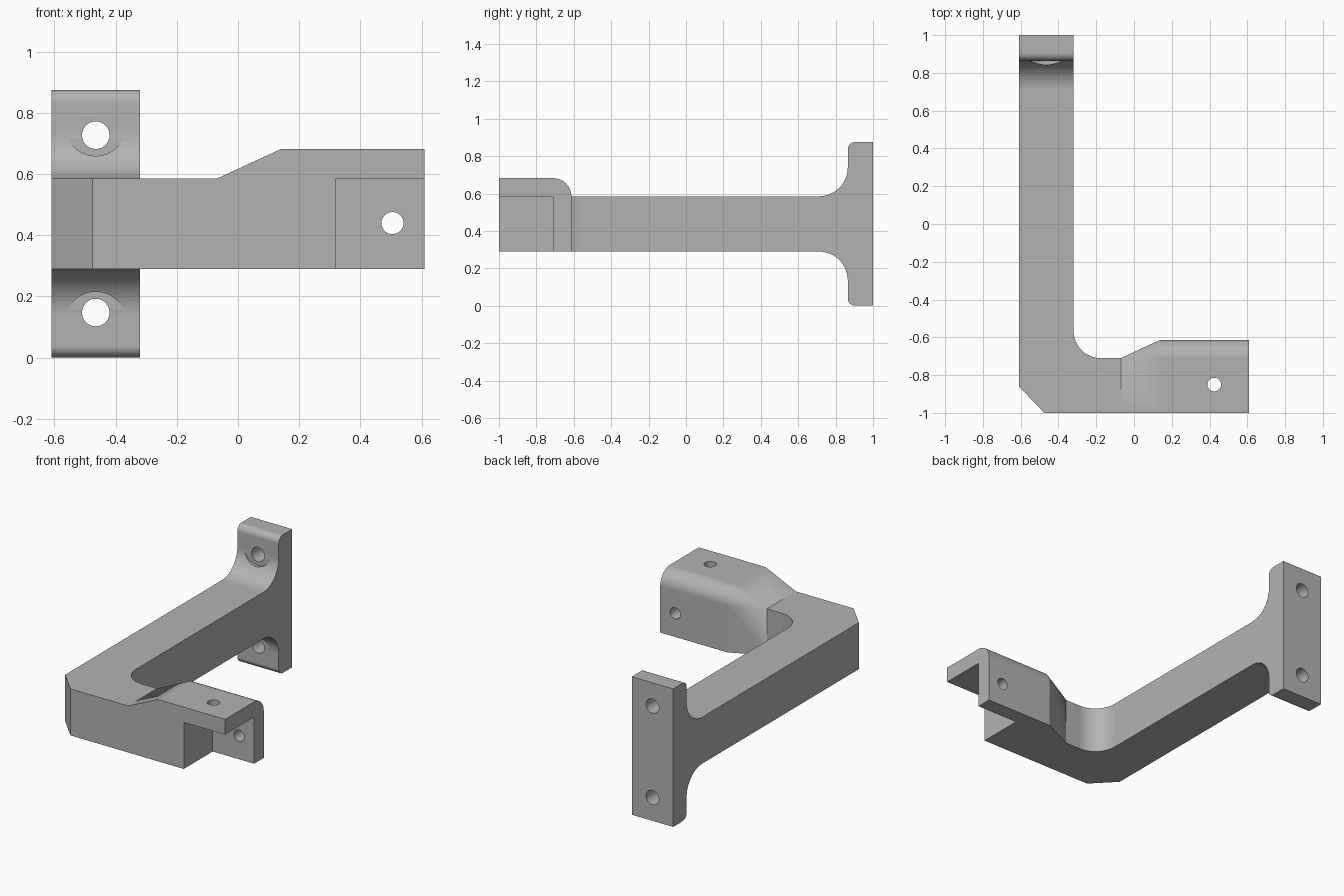
import bpy, bmesh, math

cube = bpy.data.objects.get("Cube")
if cube:
    bpy.data.objects.remove(cube, do_unlink=True)

grey = bpy.data.materials.new("plain_grey")
grey.use_nodes = True
COLOUR = (0.45, 0.45, 0.45, 1)
grey.diffuse_color = COLOUR
grey.node_tree.nodes["Principled BSDF"].inputs["Base Color"].default_value = COLOUR

# Main dimensions
LEFT, RIGHT, ARM_X = -0.61, 0.61, -0.32
LOW, HIGH, TOP = 0.29, 0.585, 0.875
FRONT, BAR_BACK, FLANGE_Y = -1.0, -0.71, 0.71
FLARE_X, FULL_X, WALL = -0.07, 0.14, 0.097


def arc(cx, cy, r, start, end, steps=16):
    angles = [math.radians(start + (end - start) * i / steps) for i in range(steps + 1)]
    return [(cx + r * math.cos(a), cy + r * math.sin(a)) for a in angles]


def loft(name, rings):
    """Solid through matching rings of 3D points, capped at both ends."""
    bm = bmesh.new()
    loops = [[bm.verts.new(p) for p in ring] for ring in rings]
    n = len(loops[0])
    for a, b in zip(loops, loops[1:]):
        for i in range(n):
            j = (i + 1) % n
            bm.faces.new((a[i], a[j], b[j], b[i]))
    bm.faces.new(loops[0])
    bm.faces.new(loops[-1])
    bmesh.ops.remove_doubles(bm, verts=bm.verts, dist=1e-5)
    bmesh.ops.recalc_face_normals(bm, faces=bm.faces)
    mesh = bpy.data.meshes.new(name)
    bm.to_mesh(mesh)
    bm.free()
    mesh.materials.append(grey)
    obj = bpy.data.objects.new(name, mesh)
    bpy.context.collection.objects.link(obj)
    return obj


def cylinder(name, axis, centre, r, start, end):
    circle = arc(*centre, r, 0, 360, 48)[:-1]
    if axis == "y":
        return loft(name, [[(u, d, v) for u, v in circle] for d in (start, end)])
    return loft(name, [[(u, v, d) for u, v in circle] for d in (start, end)])


def combine(target, other, operation):
    mod = target.modifiers.new(operation.title(), "BOOLEAN")
    mod.operation, mod.object, mod.solver = operation, other, "EXACT"
    bpy.ops.object.select_all(action="DESELECT")
    bpy.context.view_layer.objects.active = target
    target.select_set(True)
    bpy.ops.object.modifier_apply(modifier=mod.name)
    bpy.data.objects.remove(other, do_unlink=True)


# L-shaped arm with a chamfered outer corner and a rounded inner corner
outline = [(LEFT, FLANGE_Y), (LEFT, -0.86), (-0.475, FRONT), (FLARE_X, FRONT), (FLARE_X, BAR_BACK)]
outline += arc(ARM_X + 0.145, BAR_BACK + 0.145, 0.145, 270, 180) + [(ARM_X, FLANGE_Y)]
bracket = loft("angle_bracket", [[(x, y, z) for x, y in outline] for z in (LOW, HIGH)])

# Mounting flange, blended into the arm above and below
upper = arc(FLANGE_Y, HIGH + 0.155, 0.155, -90, 0) + arc(0.905, TOP - 0.04, 0.04, 180, 90, 8) + [(1, TOP)]
profile = upper + [(y, TOP - z) for y, z in reversed(upper)]
flange = loft("mounting_flange", [[(x, y, z) for y, z in profile] for x in (LEFT, ARM_X)])
combine(bracket, flange, "UNION")

# Flared end block whose rounded edge grows from nothing
rings = []
for x, r in ((FLARE_X, 0), (FULL_X, WALL), (RIGHT, WALL)):
    section = [(FRONT, LOW), (BAR_BACK + r, LOW)] + arc(BAR_BACK, HIGH, r, 0, 90) + [(FRONT, HIGH + r)]
    rings.append([(x, y, z) for y, z in section])
combine(bracket, loft("end_block", rings), "UNION")

# Pocket that leaves a top plate and a back plate
pocket = [(0.32, -1.2), (0.8, -1.2), (0.8, BAR_BACK), (0.32, BAR_BACK)]
combine(bracket, loft("pocket", [[(x, y, z) for x, y in pocket] for z in (0.1, HIGH)]), "DIFFERENCE")

# Screw holes and screw-head clearances in the flange
MID_X = (LEFT + ARM_X) / 2
for side in (-1, 1):
    hole_z = TOP / 2 + side * 0.29
    clear_z = TOP / 2 + side * 0.322
    combine(bracket, cylinder("clearance", "y", (MID_X, clear_z), 0.1, 0.6, 0.863), "DIFFERENCE")
    combine(bracket, cylinder("flange_hole", "y", (MID_X, hole_z), 0.045, 0.8, 1.1), "DIFFERENCE")

# Holes in the two end plates
combine(bracket, cylinder("top_hole", "z", (0.425, -0.85), 0.036, 0.5, 0.8), "DIFFERENCE")
combine(bracket, cylinder("back_hole", "y", (0.505, 0.44), 0.036, -0.8, -0.5), "DIFFERENCE")

# Smooth rounds, crisp edges
bpy.ops.object.select_all(action="DESELECT")
bracket.select_set(True)
bpy.context.view_layer.objects.active = bracket
bpy.ops.object.shade_smooth_by_angle(angle=math.radians(20))
normals = bracket.modifiers.new("Flat normals", "WEIGHTED_NORMAL")
normals.keep_sharp = True
